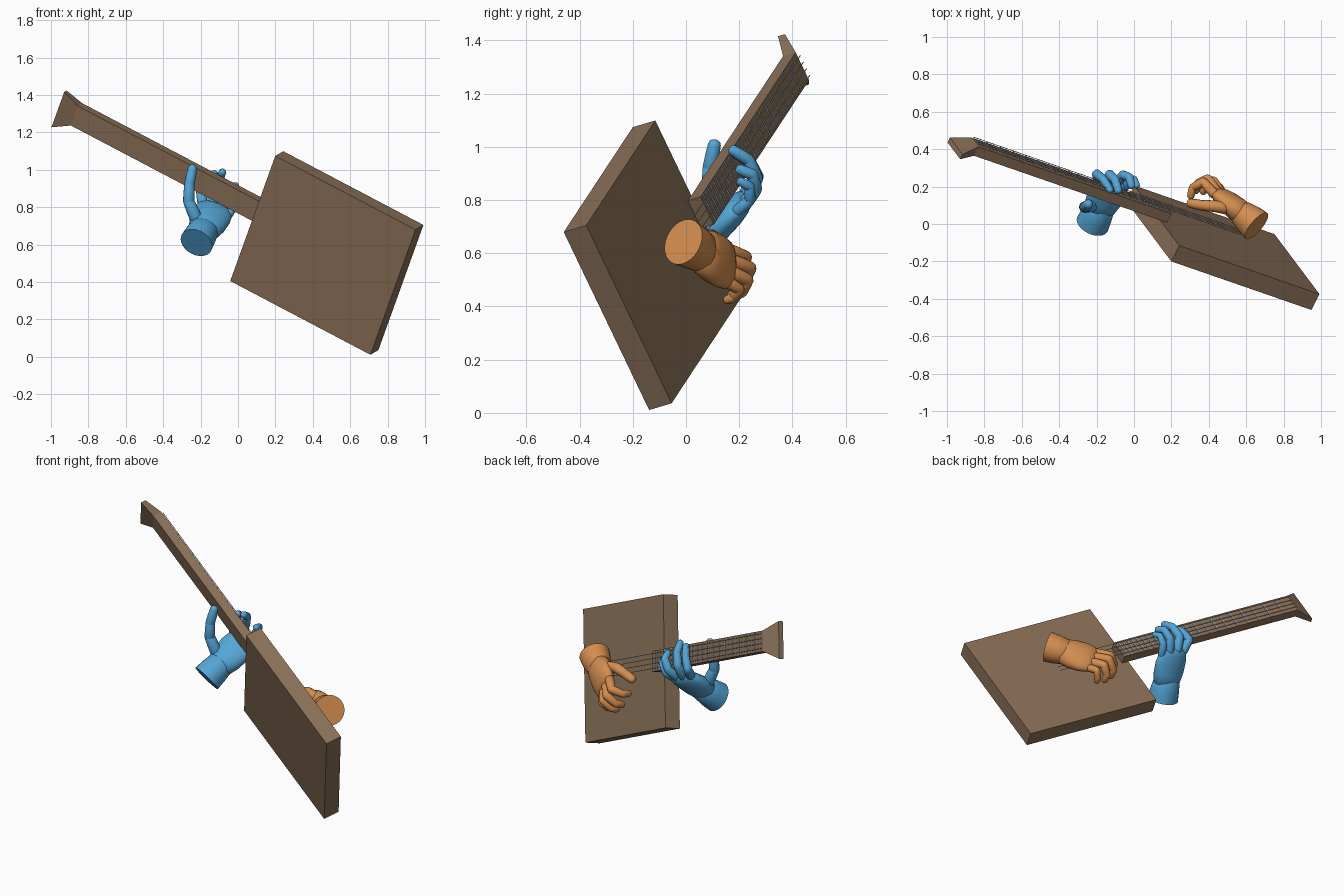
import bpy, bmesh, math
from mathutils import Vector, Matrix

cube = bpy.data.objects.get("Cube")
if cube:
    bpy.data.objects.remove(cube, do_unlink=True)


def material(name, rgb):
    m = bpy.data.materials.new(name)
    m.use_nodes = True
    m.diffuse_color = (*rgb, 1)
    m.node_tree.nodes["Principled BSDF"].inputs["Base Color"].default_value = (*rgb, 1)
    return m


wood = material("brown wood", (0.25, 0.16, 0.095))
steel = material("pale steel", (0.5, 0.56, 0.62))
blue = material("hand blue", (0.09, 0.38, 0.68))
orange = material("hand orange", (0.66, 0.27, 0.08))


def loft(bm, rings, sides=16, turn=0.0):
    """Skin rings given as (centre, half axis u, half axis v), with flat caps."""
    loops = []
    for centre, u, v in rings:
        angles = [turn + math.tau * i / sides for i in range(sides)]
        loops.append([bm.verts.new(centre + u * math.cos(t) + v * math.sin(t)) for t in angles])
    for a, b in zip(loops, loops[1:]):
        for i in range(sides):
            j = (i + 1) % sides
            bm.faces.new((a[i], a[j], b[j], b[i]))
    bm.faces.new(loops[0][::-1])
    bm.faces.new(loops[-1])


def finish(bm, name, mat, smooth=True, matrix=None):
    bmesh.ops.recalc_face_normals(bm, faces=bm.faces)
    mesh = bpy.data.meshes.new(name)
    bm.to_mesh(mesh)
    bm.free()
    mesh.materials.append(mat)
    ob = bpy.data.objects.new(name, mesh)
    bpy.context.collection.objects.link(ob)
    if matrix:
        ob.matrix_world = matrix
    if smooth:
        bpy.ops.object.select_all(action='DESELECT')
        ob.select_set(True)
        bpy.context.view_layer.objects.active = ob
        bpy.ops.object.shade_smooth_by_angle(angle=math.radians(40))
    return ob


# Instrument frame: x toward the tail, y across, z out of the string side
along = Vector((0.846, -0.293, -0.445)).normalized()
out = Vector((0.43, 0.864, 0.26))
out = (out - along * out.dot(along)).normalized()
frame = Matrix((along, out.cross(along), out)).transposed().to_4x4()
frame.translation = (0.475, -0.127, 0.555)


def box_ring(x, half_width, low, high):
    r = math.sqrt(2)
    return (Vector((x, 0, (low + high) / 2)), Vector((0, half_width * r, 0)),
            Vector((0, 0, (high - low) / 2 * r)))


def box_loft(name, mat, rings):
    bm = bmesh.new()
    loft(bm, [box_ring(*r) for r in rings], 4, math.pi / 4)
    return finish(bm, name, mat, False, frame)


box_loft("body", wood, [(-0.443, 0.39, -0.049, 0.049), (0.443, 0.39, -0.049, 0.049)])
box_loft("neck_and_headstock", wood, [(-0.40, 0.061, 0.049, 0.104), (-1.62, 0.061, 0.049, 0.104),
                                      (-1.71, 0.11, 0.02, 0.05)])

# Frets follow the usual halving of the string length
nut, bridge = -1.62, 0.04
bm = bmesh.new()
for n in range(1, 23):
    x = nut + (bridge - nut) * (1 - 2 ** (-n / 12))
    loft(bm, [box_ring(x - 0.003, 0.058, 0.102, 0.108),
              box_ring(x + 0.003, 0.058, 0.102, 0.108)], 4, math.pi / 4)
finish(bm, "frets", steel, False, frame)

bm = bmesh.new()
for i in range(4):
    y = (i - 1.5) * 0.029
    loft(bm, [(Vector((x, y, 0.115)), Vector((0, 0.002, 0)), Vector((0, 0, 0.002)))
              for x in (nut, bridge)], 6)
finish(bm, "strings", steel, True, frame)


def segment(bm, p, q, r0, r1):
    """Rounded, slightly barrel-shaped finger bone."""
    d = q - p
    axis = d.normalized()
    u = axis.orthogonal().normalized()
    v = axis.cross(u)
    rings = []
    for k in (0.1, 0.5, 0.85):
        rings.append((p - axis * r0 * 0.8 * math.sqrt(1 - k * k), r0 * k))
    rings += [(p, r0), (p + d * 0.5, (r0 + r1) * 0.52), (q, r1)]
    for k in (0.85, 0.5, 0.1):
        rings.append((q + axis * r1 * 0.8 * math.sqrt(1 - k * k), r1 * k))
    loft(bm, [(c, u * r, v * r) for c, r in rings], 14)


def digit(name, mat, points, radius):
    bm = bmesh.new()
    pts = [Vector(p) for p in points]
    for i, (p, q) in enumerate(zip(pts, pts[1:])):
        end = q if i < len(pts) - 2 else q - (q - p).normalized() * radius * 0.5
        segment(bm, p, end, radius * (1 - 0.09 * i), radius * (0.9 - 0.09 * i))
    finish(bm, name, mat)


def hand(side, mat, wrist, fingers, thumb):
    wrist = Vector(wrist)
    knuckles = [Vector(f[0]) for f in fingers]
    reach = sum(knuckles, Vector()) / 4 - wrist
    axis = reach.normalized()
    across = knuckles[0] - knuckles[3]
    across = (across - axis * across.dot(axis)).normalized()
    normal = axis.cross(across)

    def tube(name, profile):
        bm = bmesh.new()
        loft(bm, [(wrist + reach * s, across * w, normal * t) for s, w, t in profile], 28)
        finish(bm, side + name, mat)

    tube("_forearm", [(0, 0.09, 0.09), (0.2, 0.086, 0.084), (0.4, 0.08, 0.07), (0.5, 0.06, 0.05)])
    tube("_palm", [(0.25, 0.05, 0.04), (0.36, 0.084, 0.064), (0.55, 0.1, 0.062), (0.78, 0.105, 0.054),
                   (0.95, 0.098, 0.042), (1.04, 0.078, 0.028), (1.07, 0.05, 0.012)])
    for finger, points, r in zip(("index", "middle", "ring", "little"), fingers,
                                 (0.027, 0.028, 0.027, 0.023)):
        digit(side + "_" + finger + "_finger", mat, points, r)
    digit(side + "_thumb", mat, thumb, 0.034)


# Hand on the neck
hand("fretting", blue, (-0.222, 0.0, 0.61),
     [[(-0.19, 0.225, 0.825), (-0.2, 0.268, 0.885), (-0.165, 0.24, 0.945), (-0.12, 0.17, 0.985)],
      [(-0.14, 0.23, 0.81), (-0.13, 0.265, 0.88), (-0.1, 0.235, 0.95), (-0.08, 0.165, 0.995)],
      [(-0.09, 0.22, 0.785), (-0.06, 0.262, 0.84), (-0.025, 0.25, 0.895), (-0.01, 0.19, 0.92)],
      [(-0.05, 0.195, 0.76), (-0.025, 0.24, 0.8), (0.0, 0.24, 0.85), (0.02, 0.195, 0.875)]],
     [(-0.22, 0.1, 0.73), (-0.263, 0.09, 0.83), (-0.26, 0.09, 0.92), (-0.24, 0.11, 1.025)])

# Hand over the strings
hand("plucking", orange, (0.655, -0.01, 0.643),
     [[(0.43, 0.16, 0.61), (0.37, 0.225, 0.585), (0.315, 0.195, 0.56), (0.3, 0.135, 0.545)],
      [(0.445, 0.17, 0.57), (0.395, 0.24, 0.545), (0.345, 0.22, 0.5), (0.325, 0.165, 0.475)],
      [(0.465, 0.165, 0.53), (0.425, 0.23, 0.5), (0.385, 0.21, 0.455), (0.365, 0.16, 0.435)],
      [(0.485, 0.15, 0.495), (0.455, 0.2, 0.465), (0.43, 0.18, 0.435), (0.41, 0.145, 0.42)]],
     [(0.5, 0.085, 0.64), (0.43, 0.095, 0.66), (0.36, 0.1, 0.64), (0.285, 0.115, 0.62)])
